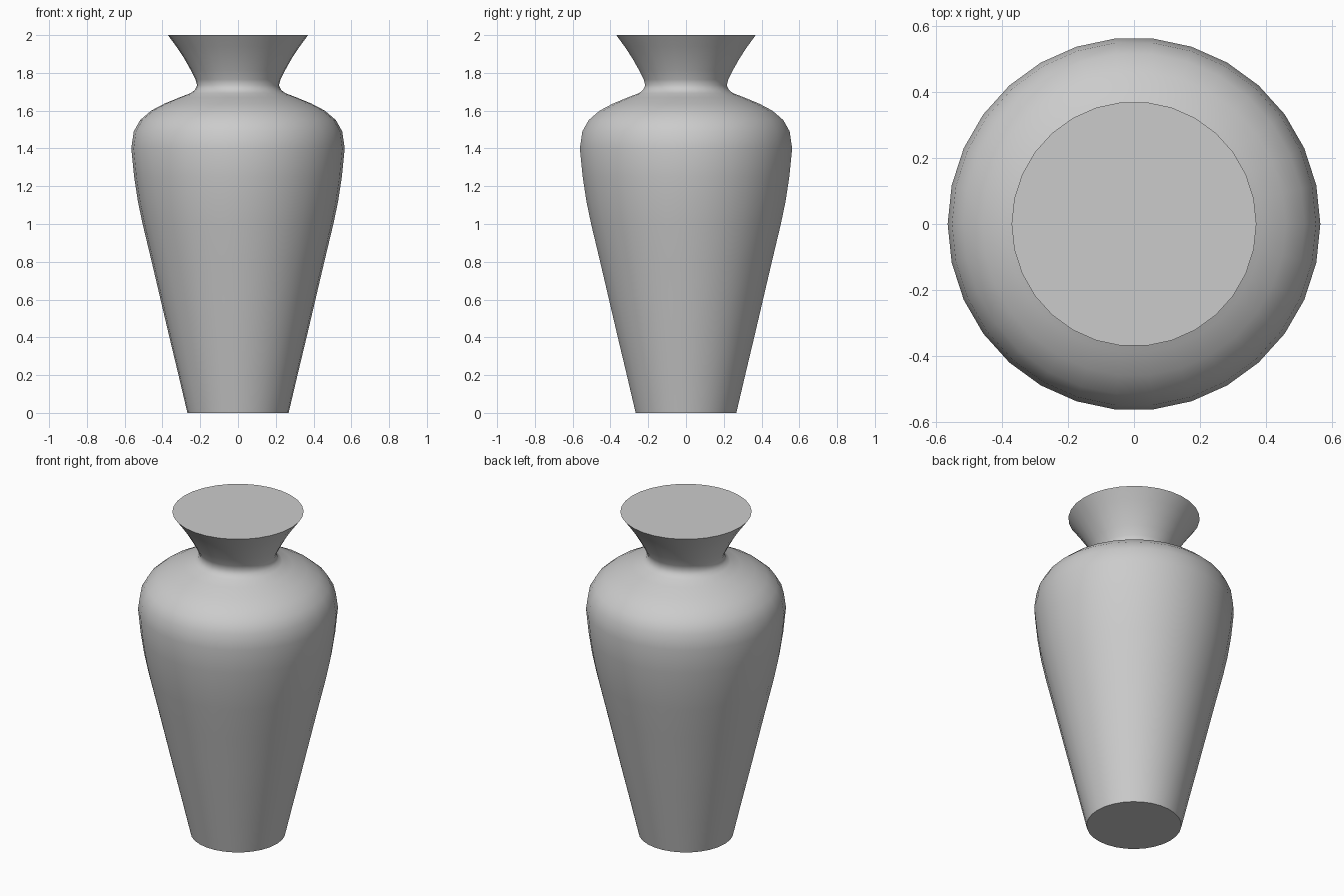
import bpy, bmesh, math

cube = bpy.data.objects.get("Cube")
if cube:
    bpy.data.objects.remove(cube, do_unlink=True)

SIDES = 30

# plain grey clay
clay = bpy.data.materials.new("grey clay")
clay.use_nodes = True
color = (0.6, 0.6, 0.6, 1)
clay.diffuse_color = color
clay.node_tree.nodes["Principled BSDF"].inputs["Base Color"].default_value = color

# (radius, height) from foot to rim
profile = [
    (0.268, 0.0), (0.315, 0.2), (0.363, 0.4), (0.41, 0.6), (0.457, 0.8),
    (0.505, 1.0), (0.53, 1.12), (0.55, 1.25), (0.565, 1.4), (0.552, 1.49),
    (0.518, 1.55), (0.46, 1.6), (0.39, 1.637), (0.31, 1.67), (0.25, 1.693),
    (0.228, 1.71), (0.217, 1.735), (0.225, 1.765), (0.25, 1.815),
    (0.287, 1.88), (0.327, 1.94), (0.371, 2.0),
]

# turn the profile into rings, bridge them and close both ends
bm = bmesh.new()
rings = []
for r, z in profile:
    angles = [2 * math.pi * i / SIDES for i in range(SIDES)]
    rings.append([bm.verts.new((r * math.cos(a), r * math.sin(a), z)) for a in angles])
for low, high in zip(rings, rings[1:]):
    for i in range(SIDES):
        j = (i + 1) % SIDES
        bm.faces.new((low[i], low[j], high[j], high[i]))
bm.faces.new(rings[0][::-1])
bm.faces.new(rings[-1])
mesh = bpy.data.meshes.new("vase_body")
bm.to_mesh(mesh)
bm.free()

vase = bpy.data.objects.new("vase_body", mesh)
bpy.context.collection.objects.link(vase)
mesh.materials.append(clay)

# smooth walls, crisp foot and rim
bpy.ops.object.select_all(action='DESELECT')
vase.select_set(True)
bpy.context.view_layer.objects.active = vase
bpy.ops.object.shade_smooth_by_angle(angle=math.radians(40))
